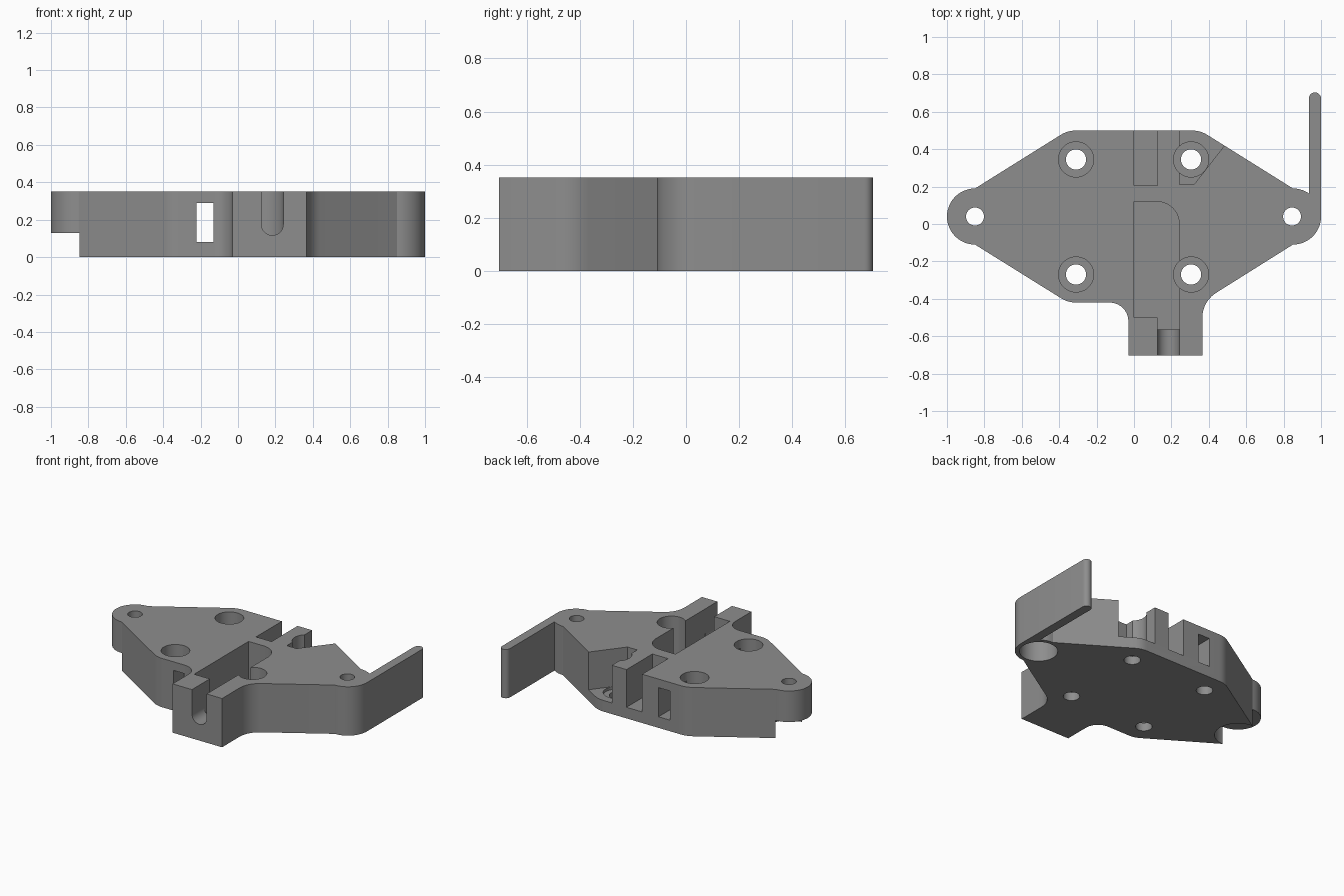
import bpy, bmesh, math

if "Cube" in bpy.data.objects:
    bpy.data.objects.remove(bpy.data.objects["Cube"])

H = 0.352       # plate height
FLOOR = 0.08    # floor height of the open pockets

grey = bpy.data.materials.new("mid grey")
grey.diffuse_color = (0.27, 0.27, 0.27, 1)
grey.use_nodes = True
grey.node_tree.nodes["Principled BSDF"].inputs["Base Color"].default_value = grey.diffuse_color


def arc(cx, cy, r, a0, a1, n=10):
    """Points on an arc, angles in degrees."""
    return [(cx + r * math.cos(math.radians(a0 + (a1 - a0) * i / n)),
             cy + r * math.sin(math.radians(a0 + (a1 - a0) * i / n))) for i in range(n + 1)]


def prism(name, pts, z0, z1):
    """Extrude a closed outline from z0 to z1."""
    bm = bmesh.new()
    face = bm.faces.new([bm.verts.new((x, y, z0)) for x, y in pts])
    ext = bmesh.ops.extrude_face_region(bm, geom=[face])
    bmesh.ops.translate(bm, vec=(0, 0, z1 - z0),
                        verts=[v for v in ext["geom"] if isinstance(v, bmesh.types.BMVert)])
    bmesh.ops.recalc_face_normals(bm, faces=bm.faces)
    me = bpy.data.meshes.new(name)
    bm.to_mesh(me)
    bm.free()
    me.materials.append(grey)
    ob = bpy.data.objects.new(name, me)
    bpy.context.collection.objects.link(ob)
    return ob


def disc(name, x, y, r, z0, z1):
    return prism(name, arc(x, y, r, 0, 360, 48)[:-1], z0, z1)


def box(name, x0, x1, y0, y1, z0, z1):
    return prism(name, [(x0, y0), (x1, y0), (x1, y1), (x0, y1)], z0, z1)


# Plate outline: ears, rounded shoulders, front foot and long side arm
S = 32  # slope angle of the flanks
outline = (
    arc(-0.85, 0.04, 0.15, 90, 270, 24)
    + arc(-0.31, -0.27, 0.15, 270 - S, 270, 5)
    + arc(-0.13, -0.52, 0.10, 90, 0)
    + [(-0.03, -0.703), (0.365, -0.703)]
    + arc(0.525, -0.503, 0.16, 180, 90 + S)
    + arc(0.85, 0.04, 0.15, 270, 360, 14)
    + arc(0.9675, 0.671, 0.0325, 0, 180)
    + [(0.935, 0.164)]
    + arc(0.85, 0.04, 0.15, 56, 90, 5)
    + arc(0.31, 0.345, 0.155, 90 - S, 90, 5)
    + arc(-0.31, 0.345, 0.155, 90, 90 + S, 5)
)
plate = prism("mounting_plate", outline, 0, H)

TOP = 0.5
cutters = [
    # main pocket with one rounded corner and a stepped front end
    prism("main_pocket_cutter",
          [(0, -0.5), (0.125, -0.5), (0.125, -0.565), (0.242, -0.565)]
          + arc(0.122, 0, 0.12, 0, 90) + [(0, 0.12)], FLOOR, TOP),
    # open channel and angled pocket at the back
    box("back_channel_cutter", 0, 0.125, 0.205, 0.7, FLOOR, TOP),
    prism("angled_pocket_cutter",
          [(0.242, 0.21), (0.32, 0.21), (0.48, 0.415), (0.66, 0.645), (0.242, 0.645)], FLOOR, TOP),
    # rectangular tunnel from front to back
    box("tunnel_cutter", -0.222, -0.131, -0.6, 0.7, 0.08, 0.29),
    # clearance under the left ear, recess under the right ear
    disc("left_ear_clearance_cutter", -0.85, 0.04, 0.152, -0.1, 0.128),
    disc("right_ear_recess_cutter", 0.845, 0.04, 0.125, -0.1, 0.2),
]

# Round-bottomed slot through the front wall
slot = prism("front_slot_cutter",
             arc(0.1835, 0.175, 0.0585, 180, 360, 16) + [(0.242, TOP), (0.125, TOP)], 0.52, 0.8)
for v in slot.data.vertices:
    v.co = (v.co.x, -v.co.z, v.co.y)
slot.data.flip_normals()
bm = bmesh.new()
bm.from_mesh(slot.data)
bmesh.ops.recalc_face_normals(bm, faces=bm.faces)
bm.to_mesh(slot.data)
bm.free()
cutters.append(slot)

# Ear holes and four counterbored screw holes
for x in (-0.85, 0.845):
    cutters.append(disc("ear_hole_cutter", x, 0.04, 0.048, -0.2, TOP))
for x in (-0.31, 0.305):
    for y in (-0.27, 0.345):
        cutters.append(disc("screw_hole_cutter", x, y, 0.054, -0.2, TOP))
        cutters.append(disc("counterbore_cutter", x, y, 0.094, 0.06, TOP + 0.1))

for c in cutters:
    m = plate.modifiers.new(c.name, "BOOLEAN")
    m.operation = "DIFFERENCE"
    m.solver = "EXACT"
    m.object = c

# Bake the cuts, then drop the cutters
dg = bpy.context.evaluated_depsgraph_get()
plate_mesh = bpy.data.meshes.new_from_object(plate.evaluated_get(dg))
plate.modifiers.clear()
plate.data = plate_mesh
for c in cutters:
    bpy.data.objects.remove(c)

bpy.ops.object.select_all(action="DESELECT")
plate.select_set(True)
bpy.context.view_layer.objects.active = plate
bpy.ops.object.shade_smooth_by_angle(angle=math.radians(25))
